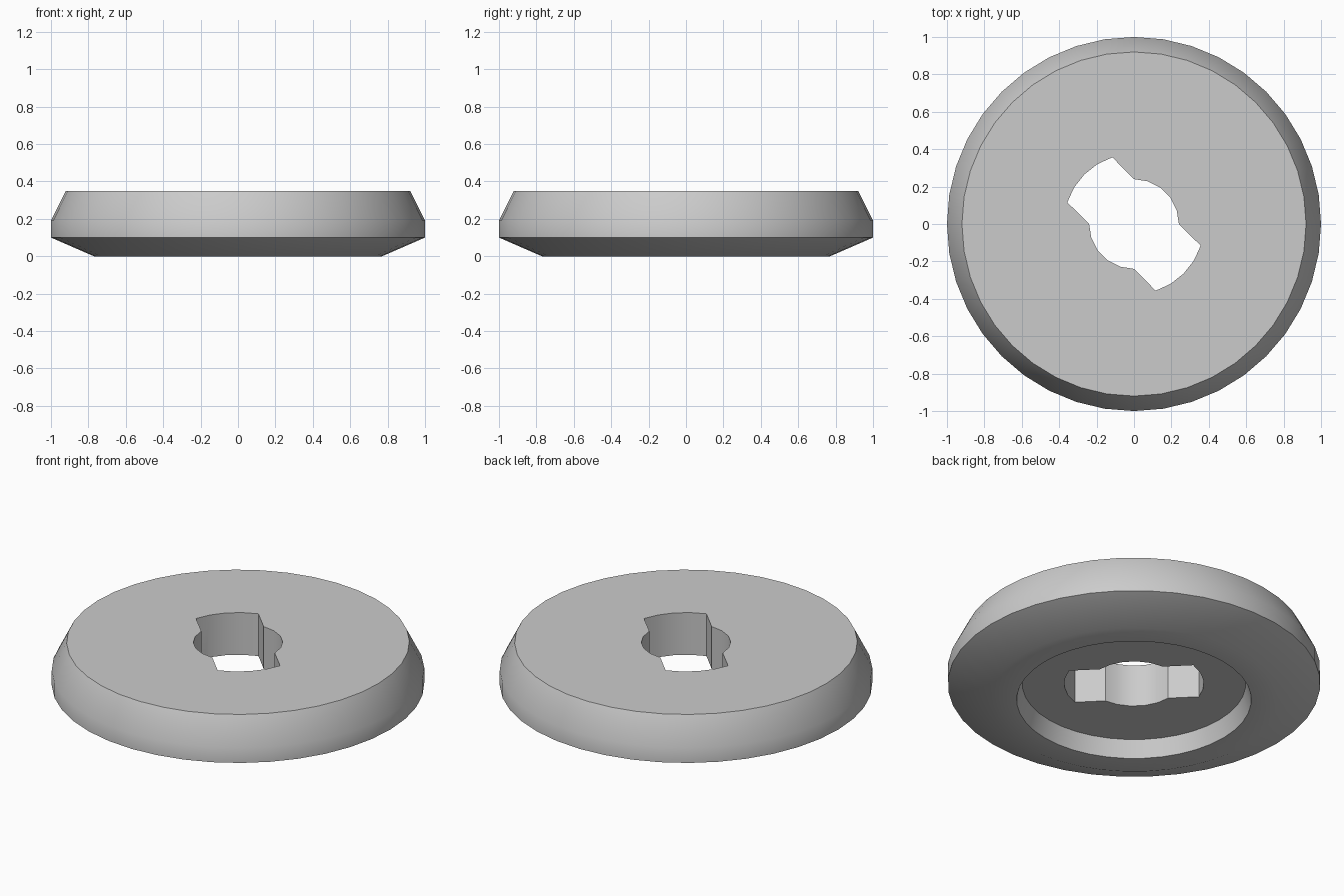
import bpy, bmesh
from math import radians, sin, cos, pi

cube = bpy.data.objects.get("Cube")
if cube:
    bpy.data.objects.remove(cube, do_unlink=True)

SEGMENTS = 40

grey = bpy.data.materials.new("plain grey")
grey.use_nodes = True
colour = (0.6, 0.6, 0.6, 1)
grey.diffuse_color = colour
grey.node_tree.nodes["Principled BSDF"].inputs["Base Color"].default_value = colour


def add_object(name, bm):
    bmesh.ops.remove_doubles(bm, verts=bm.verts[:], dist=0.0001)
    bmesh.ops.recalc_face_normals(bm, faces=bm.faces[:])
    mesh = bpy.data.meshes.new(name)
    bm.to_mesh(mesh)
    bm.free()
    mesh.materials.append(grey)
    obj = bpy.data.objects.new(name, mesh)
    bpy.context.collection.objects.link(obj)
    return obj


def arc(radius, start, end, steps):
    angles = [radians(start + (end - start) * i / steps) for i in range(steps + 1)]
    return [(radius * cos(a), radius * sin(a)) for a in angles]


# Disc: stacked rings from the recess floor, around the rim, to the top
profile = [(0.6, 0.1), (0.63, 0), (0.77, 0), (1, 0.1), (1, 0.19), (0.92, 0.35)]
bm = bmesh.new()
rings = []
for radius, z in profile:
    points = arc(radius, 0, 360, SEGMENTS)[:-1]
    rings.append([bm.verts.new((x, y, z)) for x, y in points])
for low, high in zip(rings, rings[1:]):
    for i in range(SEGMENTS):
        j = (i + 1) % SEGMENTS
        bm.faces.new((low[i], low[j], high[j], high[i]))
bm.faces.new(rings[0])
bm.faces.new(rings[-1])
disc = add_object("disc", bm)

# Keyed hole: round bore with two opposite diagonal slots
half = arc(0.24, 0, 90, 5) + arc(0.375, 108, 162, 4)
outline = half + [(-x, -y) for x, y in half]
bm = bmesh.new()
base = bm.faces.new([bm.verts.new((x, y, -0.2)) for x, y in outline])
top = bmesh.ops.extrude_face_region(bm, geom=[base])["geom"]
bmesh.ops.translate(bm, vec=(0, 0, 0.8),
                    verts=[v for v in top if isinstance(v, bmesh.types.BMVert)])
cutter = add_object("hole_cutter", bm)
cutter.hide_render = True

# Cut the hole, then discard the cutter
cut = disc.modifiers.new("keyed hole", 'BOOLEAN')
cut.operation = 'DIFFERENCE'
cut.solver = 'EXACT'
cut.object = cutter
bpy.ops.object.select_all(action='DESELECT')
disc.select_set(True)
bpy.context.view_layer.objects.active = disc
bpy.ops.object.modifier_apply(modifier=cut.name)
bpy.data.objects.remove(cutter, do_unlink=True)

bpy.ops.object.shade_smooth_by_angle(angle=radians(30))
